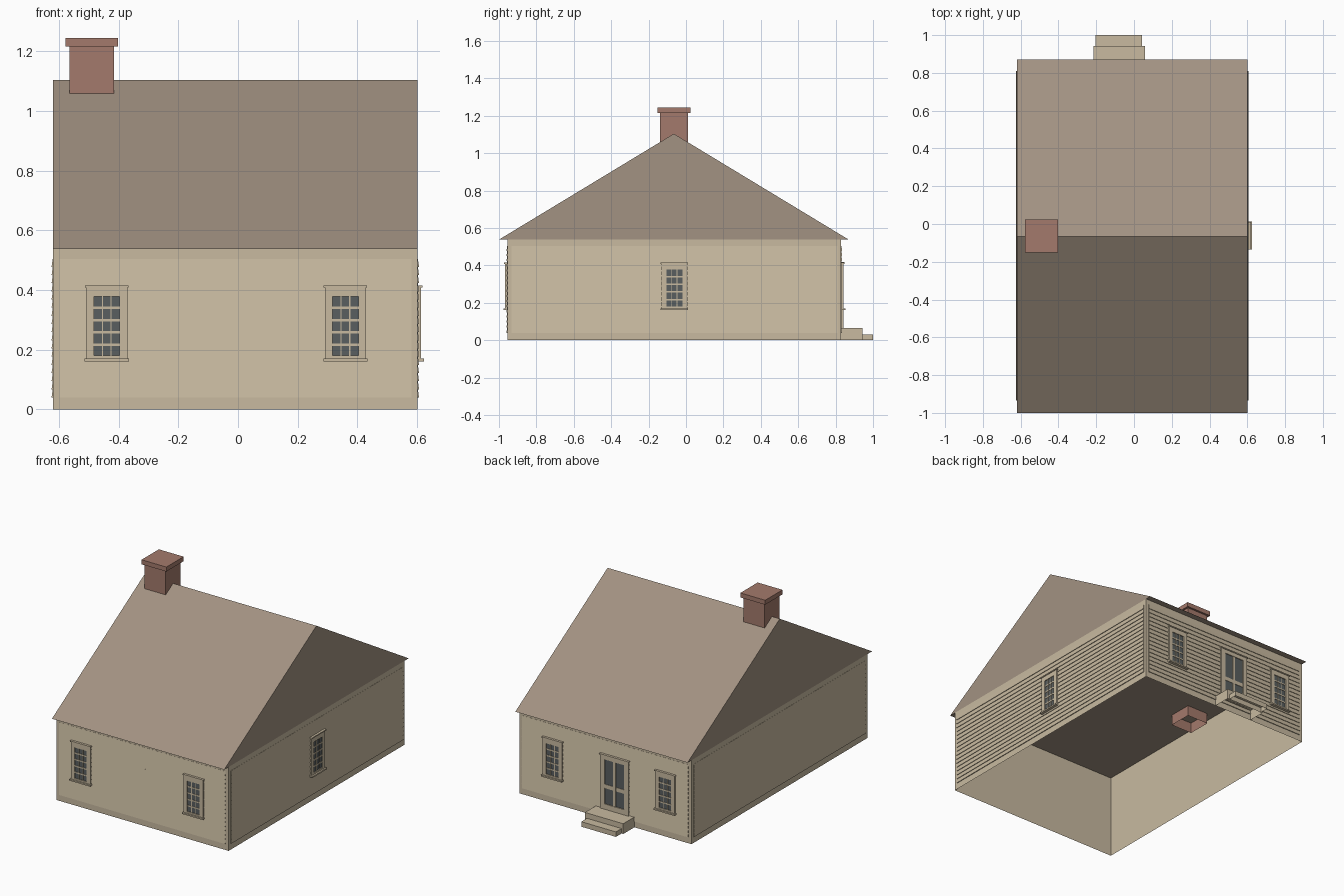
import bpy, bmesh, math
from mathutils import Matrix, Vector

cube = bpy.data.objects.get("Cube")
if cube:
    bpy.data.objects.remove(cube, do_unlink=True)


def material(name, srgb):
    col = [(c / 255 / 12.92 if c < 11 else ((c / 255 + 0.055) / 1.055) ** 2.4) for c in srgb] + [1.0]
    m = bpy.data.materials.new(name)
    m.use_nodes = True
    m.diffuse_color = col
    bsdf = m.node_tree.nodes["Principled BSDF"]
    bsdf.inputs["Base Color"].default_value = col
    bsdf.inputs["Roughness"].default_value = 0.9
    return m


CREAM = material("cream paint", (200, 186, 160))
SHINGLE = material("brown shingle", (162, 146, 130))
BRICK = material("red brick", (164, 122, 108))
GLASS = material("dark glass", (90, 95, 96))


def finish(name, bm, mat, place=None):
    mesh = bpy.data.meshes.new(name)
    bm.to_mesh(mesh)
    bm.free()
    mesh.materials.append(mat)
    ob = bpy.data.objects.new(name, mesh)
    if place:
        ob.matrix_world = place
    bpy.context.scene.collection.objects.link(ob)
    return ob


def box(bm, x, y, z, drop=()):
    """Box from three ranges; faces whose normal is listed in drop are left out."""
    size = Vector((x[1] - x[0], y[1] - y[0], z[1] - z[0]))
    mid = Vector((sum(x) / 2, sum(y) / 2, sum(z) / 2))
    mat = Matrix.Translation(mid) @ Matrix.Diagonal((*size, 1))
    verts = bmesh.ops.create_cube(bm, size=1, matrix=mat)["verts"]
    faces = {f for v in verts for f in v.link_faces}
    for f in faces:
        f.normal_update()
    gone = [f for f in faces if any(f.normal.dot(Vector(d)) > 0.9 for d in drop)]
    bmesh.ops.delete(bm, geom=gone, context='FACES_ONLY')


def prism(bm, profile, x0, x1):
    """Extrude a (y, z) profile along x."""
    a = [bm.verts.new((x0, y, z)) for y, z in profile]
    b = [bm.verts.new((x1, y, z)) for y, z in profile]
    n = len(profile)
    faces = [bm.faces.new(a), bm.faces.new(b[::-1])]
    for i in range(n):
        j = (i + 1) % n
        faces.append(bm.faces.new((a[j], a[i], b[i], b[j])))
    bmesh.ops.recalc_face_normals(bm, faces=faces)


UP, DOWN = (0, 0, 1), (0, 0, -1)
X0, X1, Y0, Y1, EAVE = -0.62, 0.602, -0.955, 0.83, 0.538
XC, YC = (X0 + X1) / 2, (Y0 + Y1) / 2


def on_wall(side, x, y):
    """Local x runs along the wall, local -y points outward."""
    turn = {"front": 0, "right": 90, "back": 180, "left": 270}[side]
    return Matrix.Translation((x, y, 0)) @ Matrix.Rotation(math.radians(turn), 4, 'Z')


# Wall shell, open above and below
bm = bmesh.new()
box(bm, (X0, X1), (Y0, Y1), (0, EAVE), (UP, DOWN))
finish("walls", bm, CREAM)

# Clapboard siding on each wall
BOARDS, LOW, HIGH = 17, 0.04, 0.505
for side, x, y, length in (("front", XC, Y0, X1 - X0), ("back", XC, Y1, X1 - X0),
                           ("right", X1, YC, Y1 - Y0), ("left", X0, YC, Y1 - Y0)):
    bm = bmesh.new()
    half, step = length / 2 - 0.021, (HIGH - LOW) / BOARDS
    for i in range(BOARDS):
        z = LOW + i * step
        prism(bm, [(0, z), (-0.005, z), (-0.001, z + step), (0, z + step)], -half, half)
    finish(side + "_siding", bm, CREAM, on_wall(side, x, y))

# Roof with closed gables and flat underside
bm = bmesh.new()
prism(bm, [(-1, EAVE), (0.87, EAVE), (-0.065, 1.104)], X0, X1)
finish("roof", bm, SHINGLE)

# Chimney
bm = bmesh.new()
box(bm, (-0.565, -0.415), (-0.14, 0.01), (0.47, 1.216), (DOWN,))
finish("chimney_shaft", bm, BRICK)
bm = bmesh.new()
box(bm, (-0.578, -0.402), (-0.152, 0.023), (1.216, 1.245))
finish("chimney_cap", bm, BRICK)


def glazed_unit(name, place, half, bottom, top, glass_half, cols, rows, bar, sill):
    """Casing with glazing bars over a glass plate; rows is a list of z ranges of the panes."""
    bm = bmesh.new()
    z0, z1 = rows[0][0], rows[-1][1]
    for s in (-1, 1):
        box(bm, sorted((s * glass_half, s * half)), (-0.012, 0), (bottom, top))
    box(bm, (-glass_half, glass_half), (-0.012, 0), (bottom, z0))
    box(bm, (-glass_half, glass_half), (-0.012, 0), (z1, top))
    for (_, a), (b, _) in zip(rows, rows[1:]):
        box(bm, (-glass_half, glass_half), (-0.009, 0), (a, b))
    for i in range(1, cols):
        x = -glass_half + 2 * glass_half * i / cols
        box(bm, (x - bar, x + bar), (-0.0095, 0), (z0, z1))
    box(bm, (-half - 0.004, half + 0.004), (-0.017, 0), (top, top + 0.007))
    if sill:
        box(bm, (-half - 0.005, half + 0.005), (-0.022, 0), (bottom - 0.009, bottom))
    finish(name + "_frame", bm, CREAM, place)
    bm = bmesh.new()
    box(bm, (-glass_half, glass_half), (-0.0065, -0.001), (z0, z1))
    finish(name + "_glass", bm, GLASS, place)


# Windows
pane_rows = [(0.18 + i * 0.0412, 0.213 + i * 0.0412) for i in range(5)]
for name, side, x, y in (("front_left_window", "front", 0.36, Y0),
                         ("front_right_window", "front", -0.44, Y0),
                         ("back_left_window", "back", 0.36, Y1),
                         ("back_right_window", "back", -0.44, Y1),
                         ("side_window", "right", X1, -0.062)):
    glazed_unit(name, on_wall(side, x, y), 0.069, 0.17, 0.408, 0.0435, 3, pane_rows, 0.002, True)

# Back door
glazed_unit("door", on_wall("back", -0.08, Y1), 0.1, 0.065, 0.41, 0.07, 2,
            [(0.1, 0.2), (0.225, 0.385)], 0.009, False)

# Doorsteps, hollow underneath
bm = bmesh.new()
box(bm, (-0.215, 0.057), (Y1, 0.943), (0, 0.066), (DOWN, (0, -1, 0)))
finish("upper_step", bm, CREAM)
bm = bmesh.new()
box(bm, (-0.203, 0.043), (0.943, 1.0), (0, 0.032), (DOWN, (0, -1, 0)))
finish("lower_step", bm, CREAM)
